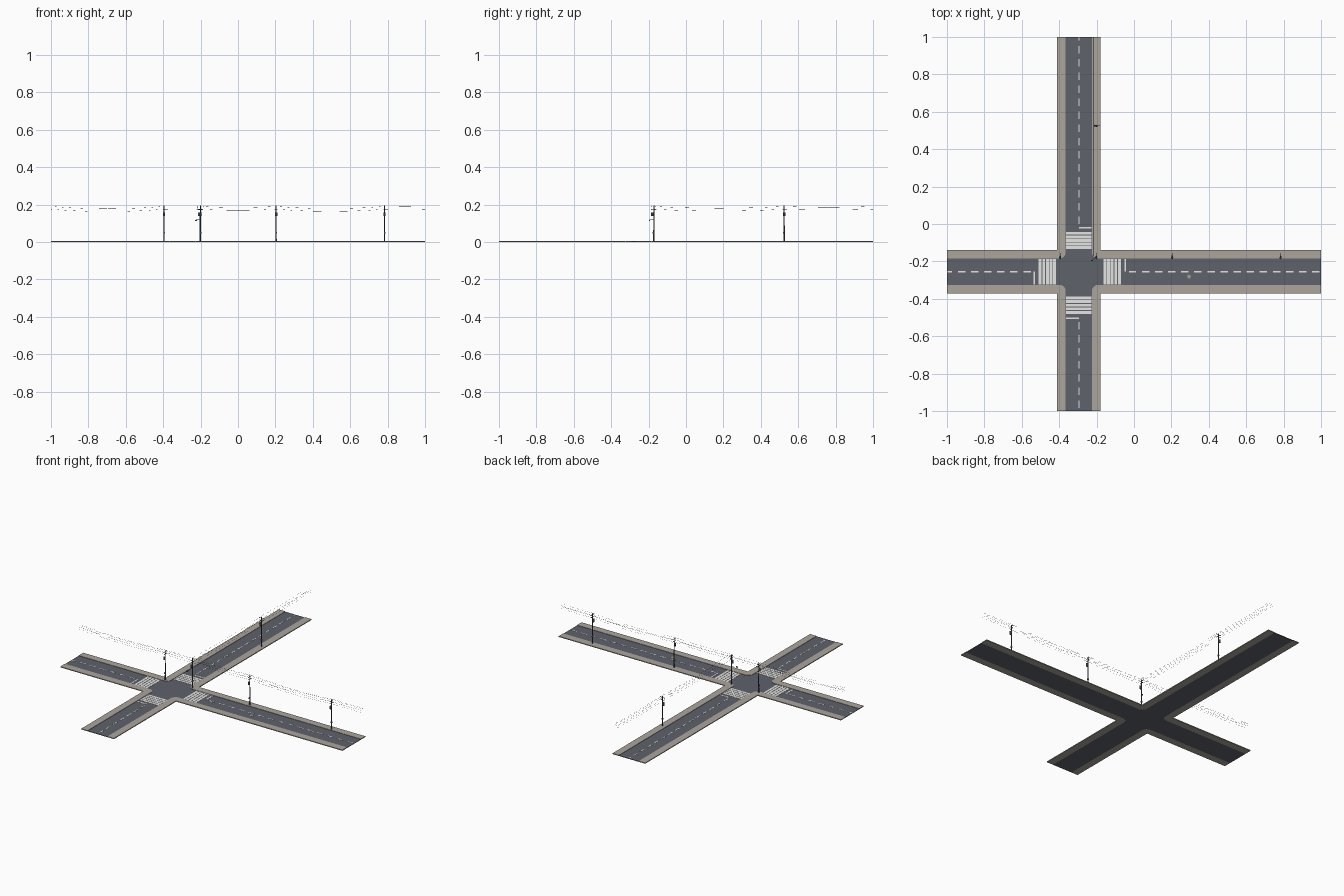
import bpy, bmesh, math
from mathutils import Vector

if "Cube" in bpy.data.objects:
    bpy.data.objects.remove(bpy.data.objects["Cube"])

CX, CY = -0.295, -0.255        # crossing centre
RW, SW = 0.070, 0.116          # half widths: asphalt, asphalt + pavement
ROAD_Z, WALK_Z = 0.003, 0.0052
TOP = 0.196


def mat(name, rgb):
    m = bpy.data.materials.new(name)
    m.diffuse_color = (*rgb, 1)
    m.use_nodes = True
    m.node_tree.nodes["Principled BSDF"].inputs["Base Color"].default_value = m.diffuse_color
    return m


ASPHALT = mat("asphalt", (0.115, 0.122, 0.145))
PAVING = mat("paving", (0.41, 0.38, 0.335))
PAINT = mat("road paint", (0.78, 0.78, 0.76))
POLE = mat("pole grey", (0.10, 0.10, 0.105))
WIRE = mat("wire", (0.03, 0.03, 0.035))
IRON = mat("iron cover", (0.36, 0.33, 0.28))
BOX = mat("equipment grey", (0.15, 0.155, 0.16))


def finish(name, bm, m):
    bmesh.ops.recalc_face_normals(bm, faces=bm.faces)
    me = bpy.data.meshes.new(name)
    bm.to_mesh(me)
    bm.free()
    me.materials.append(m)
    ob = bpy.data.objects.new(name, me)
    bpy.context.collection.objects.link(ob)
    return ob


def prism(bm, pts, z0, z1):
    lo = [bm.verts.new((x, y, z0)) for x, y in pts]
    hi = [bm.verts.new((x, y, z1)) for x, y in pts]
    bm.faces.new(lo)
    bm.faces.new(hi)
    for i in range(len(pts)):
        j = (i + 1) % len(pts)
        bm.faces.new((lo[i], lo[j], hi[j], hi[i]))


def box(bm, x0, x1, y0, y1, z0, z1):
    prism(bm, [(x0, y0), (x1, y0), (x1, y1), (x0, y1)], z0, z1)


def tube(bm, a, b, r0, r1=None, n=8):
    a, b = Vector(a), Vector(b)
    d = b - a
    res = bmesh.ops.create_cone(bm, cap_ends=True, segments=n, radius1=r0,
                                radius2=r0 if r1 is None else r1, depth=d.length)
    rot = d.to_track_quat('Z', 'Y')
    for v in res["verts"]:
        v.co = rot @ v.co + (a + b) / 2


# rounded kerb at one corner, from the y arm to the x arm
def kerb(sx, sy, r=0.034, n=6):
    ox, oy = CX + sx * (RW + r), CY + sy * (RW + r)
    return [(ox - sx * r * math.cos(t), oy - sy * r * math.sin(t))
            for t in (math.pi / 2 * i / n for i in range(n + 1))]


# asphalt cross
outline = []
for sx, sy in ((1, 1), (1, -1), (-1, -1), (-1, 1)):
    pts = [(CX + sx * RW, sy)] + kerb(sx, sy) + [(sx, CY + sy * RW)]
    outline += pts if sx * sy > 0 else pts[::-1]
bm = bmesh.new()
prism(bm, outline, 0, ROAD_Z)
finish("asphalt_road", bm, ASPHALT)

# pavements, one L shape per corner
bm = bmesh.new()
for sx in (-1, 1):
    for sy in (-1, 1):
        prism(bm, [(CX + sx * RW, sy)] + kerb(sx, sy) +
              [(sx, CY + sy * RW), (sx, CY + sy * SW),
               (CX + sx * SW, CY + sy * SW), (CX + sx * SW, sy)], 0, WALK_Z)
finish("pavements", bm, PAVING)

# painted markings; u runs along an arm away from the crossing, v across it
bm = bmesh.new()


def paint(axis, s, u0, u1, v0, v1):
    c, o = (CX, CY) if axis == 0 else (CY, CX)
    u = sorted((c + s * u0, c + s * u1))
    v = (o + v0, o + v1)
    a = (*u, *v) if axis == 0 else (*v, *u)
    box(bm, *a, ROAD_Z, ROAD_Z + 0.0008)


for axis in (0, 1):
    for s in (-1, 1):
        shift = s * (0.005 if axis == 0 else -0.006)
        for i in range(5):                                   # crosswalk bars
            u = 0.127 + shift + i * 0.0192
            paint(axis, s, u, u + 0.0155, -RW + 0.001, RW - 0.001)
        half = (0, RW - 0.002) if s > 0 else (-RW + 0.002, 0)
        paint(axis, s, 0.238 + shift, 0.246 + shift, *half)  # stop line
        length = 1 - s * (CX if axis == 0 else CY)
        u = 0.262 + shift
        while u < length - 0.01:                             # centre dashes
            paint(axis, s, u, min(u + 0.040, length), -0.003, 0.003)
            u += 0.070
finish("road_markings", bm, PAINT)

# manhole cover
bm = bmesh.new()
tube(bm, (0.294, -0.281, ROAD_Z), (0.294, -0.281, ROAD_Z + 0.001), 0.010, n=16)
finish("manhole_cover", bm, IRON)

# utility poles: (x, y, direction of the crossarm)
PY = -0.172
poles = [(-0.395, PY, 1), (-0.202, PY, 1), (0.204, PY, 1),
         (0.784, PY, 1), (-0.200, 0.525, 0)]
shaft, arms, gear = bmesh.new(), bmesh.new(), bmesh.new()
for x, y, ay in poles:
    ax = 1 - ay
    tube(shaft, (x, y, WALK_Z), (x, y, TOP), 0.0034, 0.0024, 10)
    for z, h in ((0.187, 0.016), (0.172, 0.013)):
        box(arms, x - ax * h - 0.001, x + ax * h + 0.001,
            y - ay * h - 0.001, y + ay * h + 0.001, z - 0.001, z + 0.001)
        for k in (-1, 0.5, 1):                               # insulators
            px, py = x + ax * h * k * 0.9, y + ay * h * k * 0.9
            tube(arms, (px, py, z), (px, py, z + 0.004), 0.001, n=6)
    gx, gy = x - ax * 0.009, y - ay * 0.009                  # transformer
    tube(gear, (gx, gy, 0.138), (gx, gy, 0.157), 0.0062, n=10)
    box(gear, x - 0.004, x + 0.004, y - 0.006, y + 0.002, 0.045, 0.054)
finish("pole_shafts", shaft, POLE)
finish("pole_crossarms", arms, POLE)
finish("pole_equipment", gear, BOX)

# traffic light hung from the corner pole
bm = bmesh.new()
tube(bm, (-0.202, PY, 0.118), (-0.224, -0.194, 0.118), 0.0009, n=6)
box(bm, -0.231, -0.219, -0.198, -0.192, 0.111, 0.117)
finish("traffic_light", bm, BOX)

# sagging wires between the poles
bm = bmesh.new()


def wire(p, q, sag):
    p, q = Vector(p), Vector(q)
    n = 6
    prev = p
    for i in range(1, n + 1):
        t = i / n
        c = p.lerp(q, t) - Vector((0, 0, 4 * sag * t * (1 - t)))
        tube(bm, prev, c, 0.0003, n=4)
        prev = c


lines = [(-0.015, 0.190), (0.007, 0.190), (0.015, 0.190), (-0.012, 0.175), (0.012, 0.175)]
xs = [-1, -0.395, -0.202, 0.204, 0.784, 1]
ys = [PY, 0.525, 1]
for off, z in lines:
    for a, b in zip(xs, xs[1:]):
        wire((a, PY + off, z), (b, PY + off, z), 0.035 * (b - a) ** 2)
    for a, b in zip(ys, ys[1:]):
        wire((-0.2 + off, a, z), (-0.2 + off, b, z), 0.02 * (b - a) ** 2)
finish("overhead_wires", bm, WIRE)
